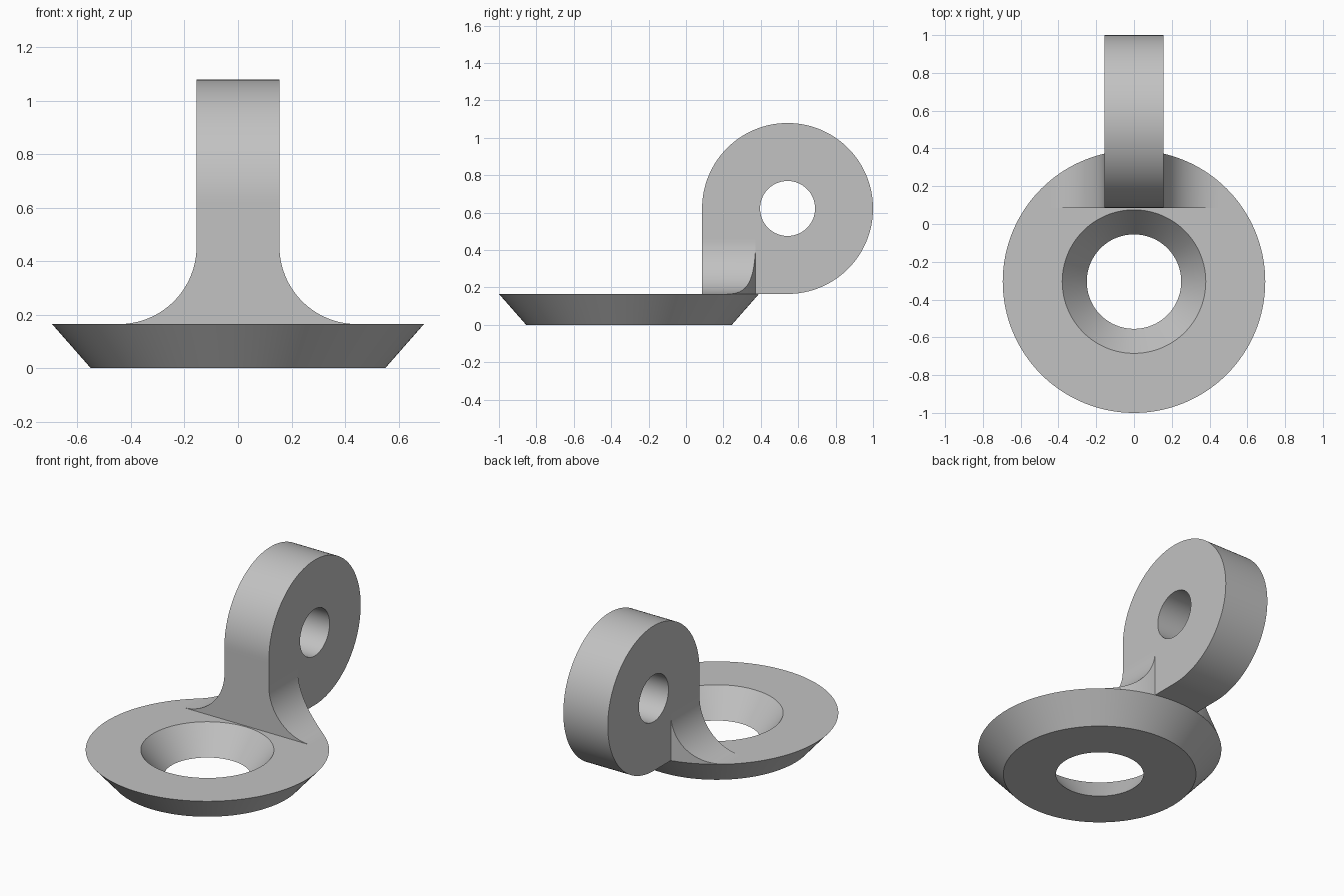
import bpy, bmesh
from math import sin, cos, pi, sqrt, radians

cube = bpy.data.objects.get("Cube")
if cube:
    bpy.data.objects.remove(cube, do_unlink=True)

grey = bpy.data.materials.new("plain grey")
grey.use_nodes = True
colour = (0.54, 0.54, 0.54, 1)
grey.diffuse_color = colour
grey.node_tree.nodes["Principled BSDF"].inputs["Base Color"].default_value = colour

SIDES = 128
ANGLES = [2 * pi * i / SIDES for i in range(SIDES)]
BASE_Y, BASE_R, BASE_H = -0.305, 0.695, 0.165    # washer-like base
LUG_Y, LUG_R, HALF_W = 0.543, 0.457, 0.155       # upright eye
LUG_Z = BASE_H + LUG_R
FILLET_R = 0.29


def finish(bm, name):
    bmesh.ops.recalc_face_normals(bm, faces=bm.faces)
    mesh = bpy.data.meshes.new(name)
    bm.to_mesh(mesh)
    bm.free()
    mesh.materials.append(grey)
    ob = bpy.data.objects.new(name, mesh)
    bpy.context.collection.objects.link(ob)
    bpy.ops.object.select_all(action="DESELECT")
    ob.select_set(True)
    bpy.context.view_layer.objects.active = ob
    bpy.ops.object.shade_smooth_by_angle(angle=radians(30))
    return ob


def skin(bm, loops):
    """Join neighbouring closed loops of points, last back to first."""
    rows = [[bm.verts.new(p) for p in loop] for loop in loops]
    for k, a in enumerate(rows):
        b = rows[(k + 1) % len(rows)]
        for i in range(len(a)):
            j = (i + 1) % len(a)
            bm.faces.new((a[i], a[j], b[j], b[i]))


# Base: tapered disc with a countersunk hole
bm = bmesh.new()
section = [(0.55, 0), (BASE_R, BASE_H), (0.38, BASE_H), (0.25, 0)]
skin(bm, [[(r * cos(a), BASE_Y + r * sin(a), z) for a in ANGLES] for r, z in section])
finish(bm, "countersunk_base")


# Eye lug: round plate with one square lower front corner and a cross hole
def lug_radius(a):
    square = pi <= a <= 1.5 * pi
    return LUG_R / max(abs(cos(a)), abs(sin(a))) if square else LUG_R


def lug_loop(x, radius):
    return [(x, LUG_Y + radius(a) * cos(a), LUG_Z + radius(a) * sin(a)) for a in ANGLES]


def hole_radius(a):
    return 0.147


bm = bmesh.new()
skin(bm, [lug_loop(HALF_W, lug_radius), lug_loop(HALF_W, hole_radius),
          lug_loop(-HALF_W, hole_radius), lug_loop(-HALF_W, lug_radius)])
finish(bm, "eye_lug")

# Fillets: concave flares beside the lug, trimmed to the round rim of the base
for side, name in ((1, "left_fillet"), (-1, "right_fillet")):
    bm = bmesh.new()
    steps = 32
    front = LUG_Y - LUG_R
    rows = []
    for i in range(steps + 1):
        t = 0.5 * pi * i / steps
        x = HALF_W + FILLET_R * (1 - cos(t))
        z = BASE_H + FILLET_R * (1 - sin(t))
        back = BASE_Y + sqrt(BASE_R ** 2 - x ** 2)
        rows.append([bm.verts.new((side * x, y, h)) for y, h in
                     ((front, BASE_H), (front, z), (back, z), (back, BASE_H))])
    for a, b in zip(rows, rows[1:]):
        for k in range(3):
            bm.faces.new((a[k], a[k + 1], b[k + 1], b[k]))
    bmesh.ops.remove_doubles(bm, verts=bm.verts, dist=1e-5)
    finish(bm, name)
